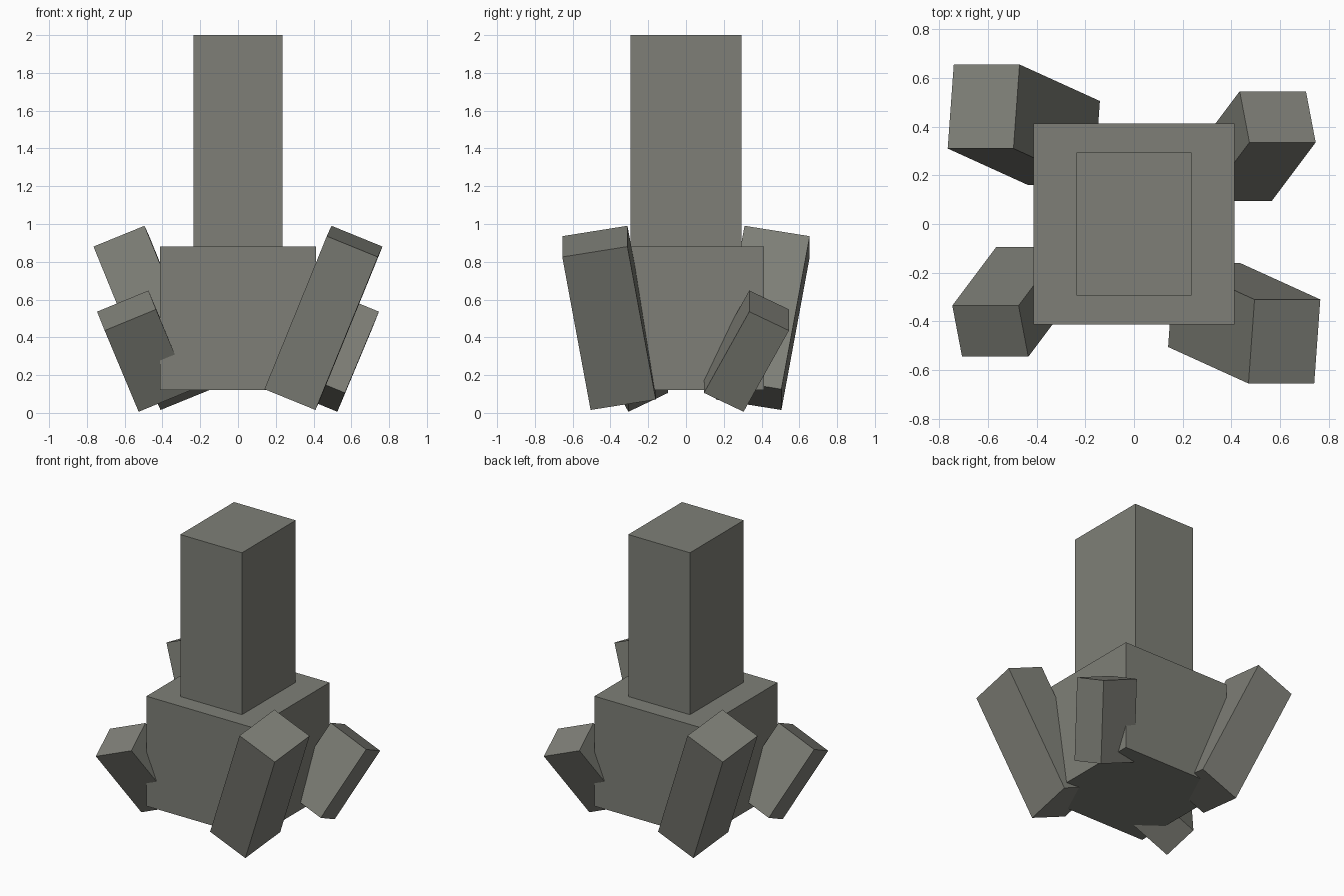
import bpy
import bmesh
from mathutils import Matrix, Vector

cube = bpy.data.objects.get("Cube")
if cube:
    bpy.data.objects.remove(cube, do_unlink=True)

# Single stone grey
stone = bpy.data.materials.new("stone_grey")
stone.use_nodes = True
colour = (0.21, 0.213, 0.185, 1.0)
stone.diffuse_color = colour
bsdf = next(n for n in stone.node_tree.nodes if n.type == 'BSDF_PRINCIPLED')
bsdf.inputs["Base Color"].default_value = colour


def block(name, centre, a, b, c, turn=0.0):
    """Box with edge vectors a, b, c about centre, turned around the z axis."""
    m = Matrix((a, b, c)).transposed().to_4x4()
    m.translation = Vector(centre)
    m = Matrix.Rotation(turn, 4, 'Z') @ m
    bm = bmesh.new()
    bmesh.ops.create_cube(bm, size=1.0, matrix=m)
    bmesh.ops.recalc_face_normals(bm, faces=bm.faces)
    mesh = bpy.data.meshes.new(name)
    bm.to_mesh(mesh)
    bm.free()
    mesh.materials.append(stone)
    obj = bpy.data.objects.new(name, mesh)
    bpy.context.collection.objects.link(obj)
    return obj


# Base block and upright column
block("base", (0, 0, 0.5), (0.824, 0, 0), (0, 0.824, 0), (0, 0, 0.76))
block("column", (0, 0, 1.44), (0.472, 0, 0), (0, 0.588, 0), (0, 0, 1.12))

# Two pairs of splayed prongs, each pair repeated by a half turn
HALF_TURN = 3.14159265
for turn, tall_side, short_side in ((0.0, "front_left", "back_left"),
                                    (HALF_TURN, "back_right", "front_right")):
    block("tall_prong_" + tall_side, (0.4525, -0.4075, 0.503),
          (0.27, 0, -0.11), (0.025, 0.345, 0.055), (0.33, -0.15, 0.81), turn)
    block("short_prong_" + short_side, (0.5, 0.32, 0.327),
          (0.272, 0, -0.112), (-0.04, 0.21, -0.10), (0.18, 0.24, 0.43), turn)
